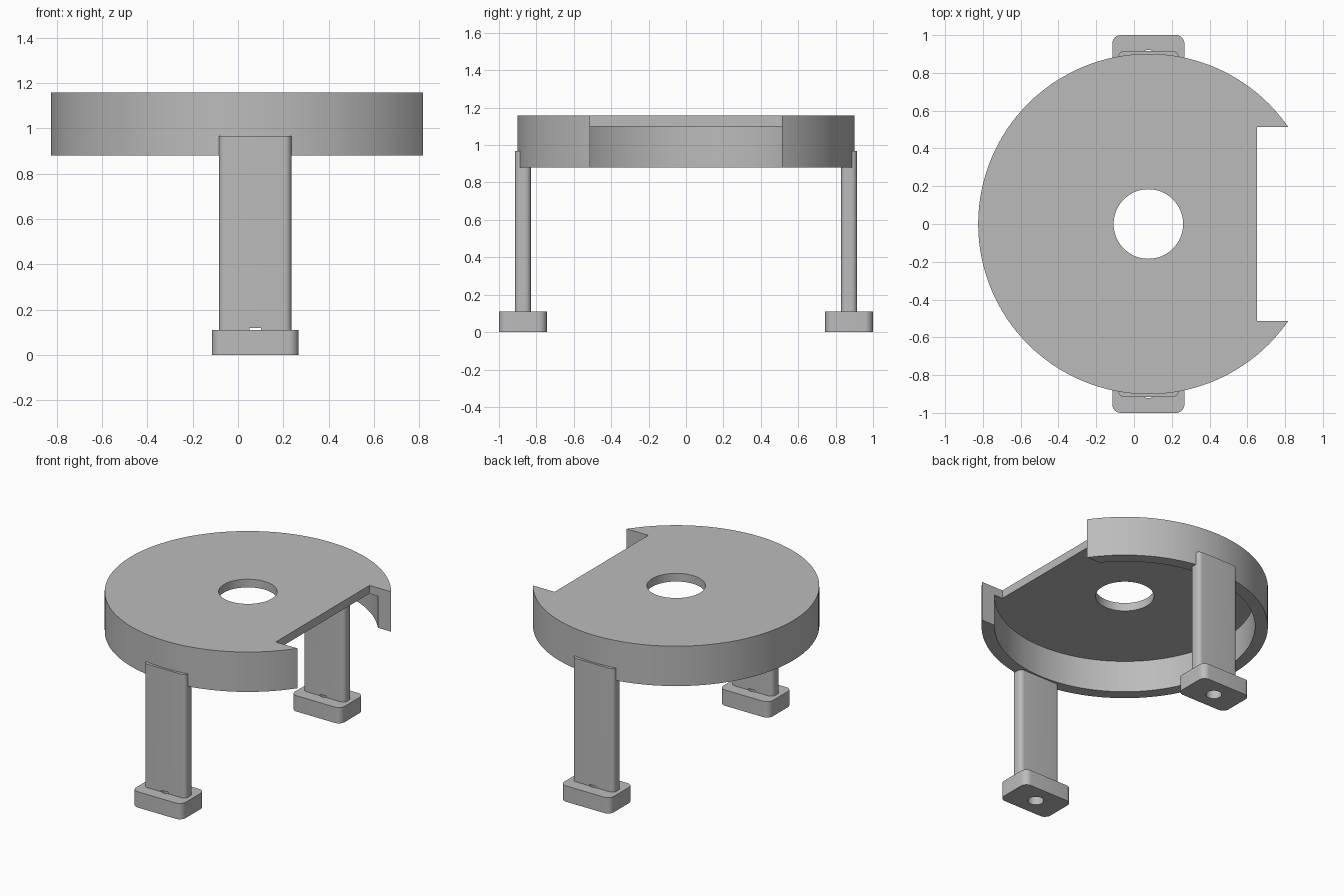
import bpy, bmesh, math
from mathutils import Vector

if "Cube" in bpy.data.objects:
    bpy.data.objects.remove(bpy.data.objects["Cube"], do_unlink=True)

CX = 0.076        # shared axis of disc, legs and feet
LEG_Y = 0.872

grey = bpy.data.materials.new("plain_grey")
grey.use_nodes = True
grey.diffuse_color = (0.5, 0.5, 0.5, 1)
grey.node_tree.nodes["Principled BSDF"].inputs["Base Color"].default_value = (0.5, 0.5, 0.5, 1)


def add_object(name, bm):
    bmesh.ops.recalc_face_normals(bm, faces=bm.faces)
    mesh = bpy.data.meshes.new(name)
    bm.to_mesh(mesh)
    bm.free()
    mesh.materials.append(grey)
    ob = bpy.data.objects.new(name, mesh)
    bpy.context.collection.objects.link(ob)
    return ob


def prism(name, outline, z0, z1):
    """Extrude a flat outline upward."""
    bm = bmesh.new()
    base = bm.faces.new([bm.verts.new((x, y, z0)) for x, y in outline])
    top = bmesh.ops.extrude_face_region(bm, geom=[base])["geom"]
    bmesh.ops.translate(bm, vec=(0, 0, z1 - z0),
                        verts=[v for v in top if isinstance(v, bmesh.types.BMVert)])
    return add_object(name, bm)


def rounded_rect(cx, cy, w, d, r, steps=8):
    pts = []
    for q, (sx, sy) in enumerate([(1, 1), (-1, 1), (-1, -1), (1, -1)]):
        for i in range(steps + 1):
            a = math.pi / 2 * (q + i / steps)
            pts.append((cx + sx * (w / 2 - r) + r * math.cos(a),
                        cy + sy * (d / 2 - r) + r * math.sin(a)))
    return pts


def circle(cx, cy, r, n):
    return [(cx + r * math.cos(2 * math.pi * i / n),
             cy + r * math.sin(2 * math.pi * i / n)) for i in range(n)]


def cut(ob, cutter):
    mod = ob.modifiers.new("cut", 'BOOLEAN')
    mod.operation, mod.solver, mod.object = 'DIFFERENCE', 'EXACT', cutter
    bpy.context.view_layer.objects.active = ob
    bpy.ops.object.modifier_apply(modifier=mod.name)


def smooth(ob):
    bpy.ops.object.select_all(action='DESELECT')
    ob.select_set(True)
    bpy.context.view_layer.objects.active = ob
    bpy.ops.object.shade_smooth_by_angle(angle=math.radians(30))


# Disc with a hanging rim and a central hole, turned from one profile
profile = [(0.184, 1.1), (0.82, 1.1), (0.82, 0.88), (0.901, 0.88), (0.901, 1.157), (0.184, 1.157)]
bm = bmesh.new()
verts = [bm.verts.new((CX + r, 0, z)) for r, z in profile]
edges = [bm.edges.new((a, b)) for a, b in zip(verts, verts[1:] + verts[:1])]
bmesh.ops.spin(bm, geom=verts + edges, cent=(CX, 0, 0), axis=(0, 0, 1),
               angle=math.tau, steps=128, use_duplicate=False)
bmesh.ops.remove_doubles(bm, verts=bm.verts, dist=0.0001)
disc = add_object("disc_top", bm)

# Straight-sided opening on the left
opening = prism("opening_cutter", [(0.65, -0.514), (1.2, -0.514), (1.2, 0.514), (0.65, 0.514)], 0.5, 1.5)
cut(disc, opening)
helpers = [opening]
smooth(disc)

# Front and back legs on feet, with a screw hole from below
for side, s in (("front", -1), ("back", 1)):
    leg = prism(side + "_leg", rounded_rect(CX, s * LEG_Y, 0.32, 0.086, 0.03), 0.11, 0.967)
    foot = prism(side + "_foot", rounded_rect(CX, s * LEG_Y, 0.382, 0.256, 0.045), 0, 0.11)
    hole = prism(side + "_hole_cutter", circle(CX, s * LEG_Y, 0.05, 32), -0.1, 0.12)
    helpers.append(hole)
    for part in (leg, foot):
        cut(part, hole)
        smooth(part)

# Cutters are no longer needed once the cuts are applied
for h in helpers:
    bpy.data.objects.remove(h, do_unlink=True)
